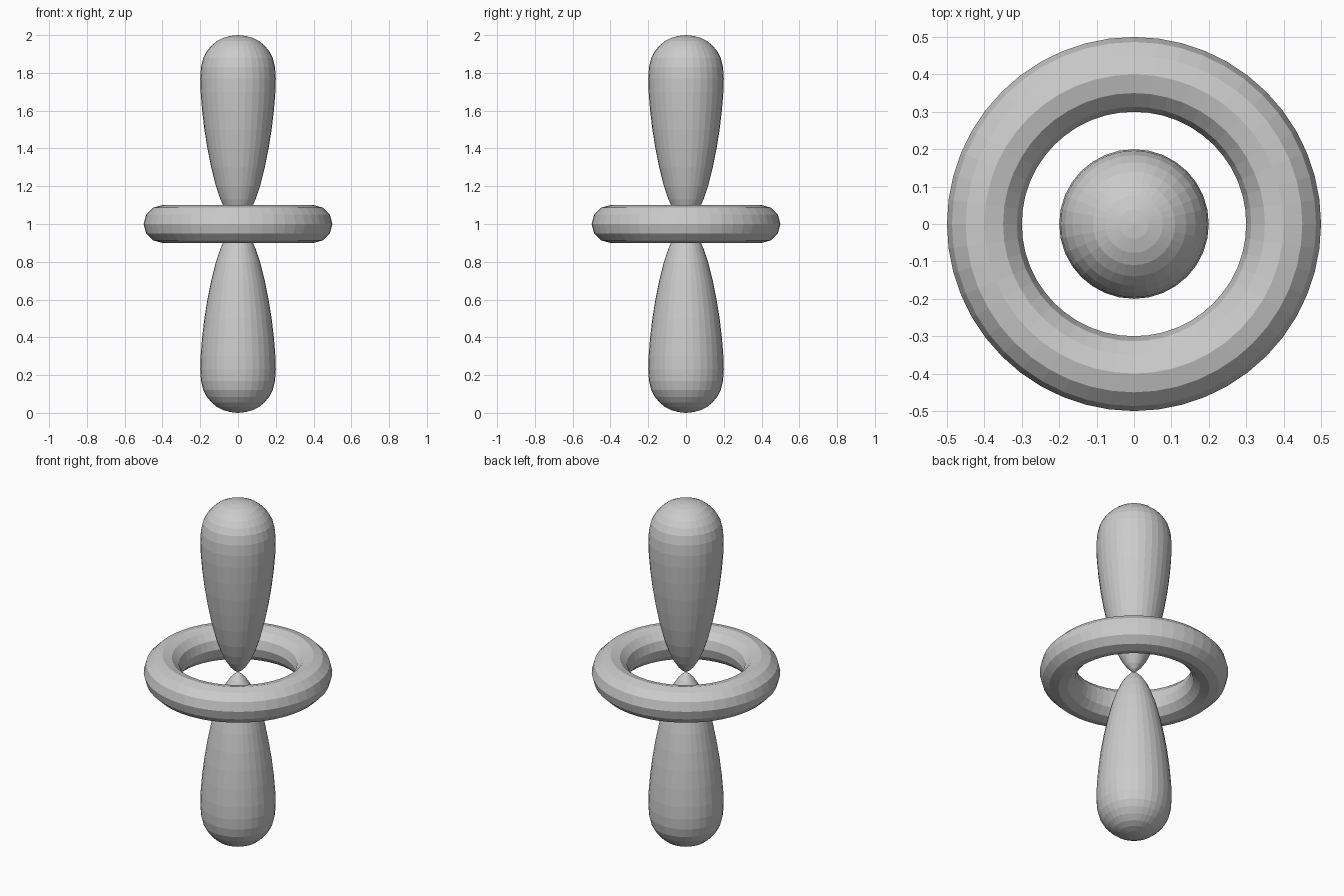
import bpy, bmesh, math

if "Cube" in bpy.data.objects:
    bpy.data.objects.remove(bpy.data.objects["Cube"])

# ring round the middle
bpy.ops.mesh.primitive_torus_add(major_segments=48, minor_segments=12,
                                 major_radius=0.4, minor_radius=0.1, location=(0, 0, 1))
bpy.context.object.name = "ring"

# teardrop profile: (distance from centre, radius)
PROFILE = [(0.012, 0.02), (0.035, 0.042), (0.075, 0.068), (0.13, 0.093), (0.2, 0.117),
           (0.3, 0.142), (0.4, 0.162), (0.5, 0.178), (0.6, 0.19), (0.7, 0.198),
           (0.77, 0.2), (0.83, 0.196), (0.88, 0.184), (0.915, 0.165), (0.945, 0.14),
           (0.97, 0.11), (0.986, 0.077), (0.996, 0.039)]
SIDES = 32


def lobe(name, sign):
    bm = bmesh.new()
    rings = []
    for d, r in PROFILE:
        rings.append([bm.verts.new((r * math.cos(2 * math.pi * i / SIDES),
                                    r * math.sin(2 * math.pi * i / SIDES),
                                    sign * d)) for i in range(SIDES)])
    inner, outer = bm.verts.new((0, 0, 0)), bm.verts.new((0, 0, sign))
    for i in range(SIDES):
        j = (i + 1) % SIDES
        for a, b in zip(rings, rings[1:]):
            bm.faces.new((a[i], a[j], b[j], b[i]))
        bm.faces.new((inner, rings[0][j], rings[0][i]))
        bm.faces.new((outer, rings[-1][i], rings[-1][j]))
    bmesh.ops.recalc_face_normals(bm, faces=bm.faces)
    mesh = bpy.data.meshes.new(name)
    bm.to_mesh(mesh)
    bm.free()
    ob = bpy.data.objects.new(name, mesh)
    ob.location.z = 1
    bpy.context.collection.objects.link(ob)


# mirrored lobes meeting at the centre
lobe("upper_lobe", 1)
lobe("lower_lobe", -1)
